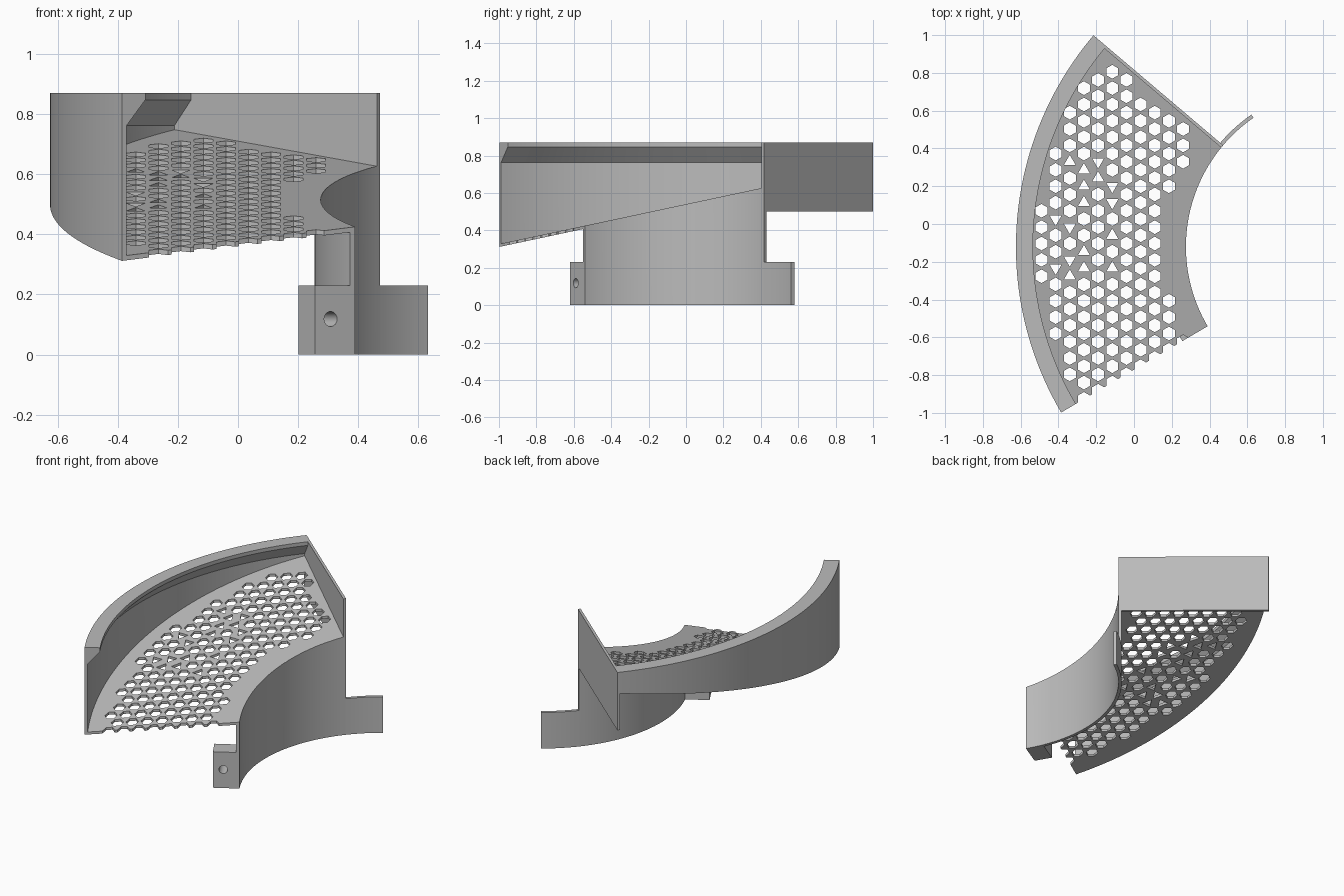
import bpy, bmesh, math, random
from mathutils import Vector

cube = bpy.data.objects.get("Cube")
if cube:
    bpy.data.objects.remove(cube, do_unlink=True)

random.seed(4)
CX, CY = 1.105, -0.12               # centre shared by all the arcs
R_IN, R_WALL, R_OUT = 0.83, 0.85, 1.73
A_BACK, A_FRONT, A_ARM = 139.7, 210.5, 124.7
TOP, FLOOR_THICK = 0.87, 0.016

grey = bpy.data.materials.new("plain grey")
grey.use_nodes = True
grey.diffuse_color = (0.5, 0.5, 0.5, 1)
grey.node_tree.nodes["Principled BSDF"].inputs["Base Color"].default_value = (0.5, 0.5, 0.5, 1)


def polar(r, angle, side=0.0):
    """Point at radius r on a ray, shifted sideways along the arc."""
    a = math.radians(angle)
    return (CX + r * math.cos(a) - side * math.sin(a),
            CY + r * math.sin(a) + side * math.cos(a))


def floor_z(y):
    return 0.54 + 0.213 * y


def finish(name, bm, smooth=True):
    bmesh.ops.recalc_face_normals(bm, faces=bm.faces)
    mesh = bpy.data.meshes.new(name)
    bm.to_mesh(mesh)
    bm.free()
    mesh.materials.append(grey)
    ob = bpy.data.objects.new(name, mesh)
    bpy.context.collection.objects.link(ob)
    if smooth:
        shade(ob)
    return ob


def select(ob):
    bpy.ops.object.select_all(action='DESELECT')
    ob.select_set(True)
    bpy.context.view_layer.objects.active = ob


def shade(ob):
    select(ob)
    bpy.ops.object.shade_smooth_by_angle(angle=math.radians(30))


def sweep(name, profile, a0, a1, steps):
    """Sweep (radius, height, follows_floor) points around the centre."""
    bm = bmesh.new()
    rings = []
    for i in range(steps + 1):
        angle = a0 + (a1 - a0) * i / steps
        ring = []
        for r, z, sloped in profile:
            x, y = polar(r, angle)
            ring.append(bm.verts.new((x, y, z + (floor_z(y) if sloped else 0))))
        rings.append(ring)
    n = len(profile)
    for a, b in zip(rings, rings[1:]):
        for j in range(n):
            k = (j + 1) % n
            bm.faces.new((a[j], a[k], b[k], b[j]))
    bm.faces.new(rings[0])
    bm.faces.new(rings[-1])
    return finish(name, bm)


def prism(bm, points, z0, z1):
    low = [bm.verts.new((x, y, z0)) for x, y in points]
    high = [bm.verts.new((x, y, z1)) for x, y in points]
    bm.faces.new(low)
    bm.faces.new(high)
    for i in range(len(points)):
        j = (i + 1) % len(points)
        bm.faces.new((low[i], low[j], high[j], high[i]))


def radial_block(name, angle, r0, r1, s0, s1, z0, z1):
    bm = bmesh.new()
    prism(bm, [polar(r0, angle, s0), polar(r1, angle, s0),
               polar(r1, angle, s1), polar(r0, angle, s1)], z0, z1)
    return finish(name, bm, False)


def cut(ob, cutter):
    cutter.hide_render = True
    mod = ob.modifiers.new("cut", 'BOOLEAN')
    mod.operation = 'DIFFERENCE'
    mod.solver = 'EXACT'
    mod.object = cutter
    select(ob)
    bpy.ops.object.modifier_apply(modifier=mod.name)
    bpy.data.objects.remove(cutter, do_unlink=True)


# Outer wall with an overhanging lip, its foot following the sloping floor
sweep("outer_wall", [(R_OUT, -FLOOR_THICK, True), (R_OUT, TOP, False),
                     (1.64, TOP, False), (1.64, 0.847, False),
                     (1.712, 0.762, False), (1.712, -FLOOR_THICK, True)],
      A_BACK, A_FRONT, 64)

# Inner wall, and the low arm that carries its curve onward
sweep("inner_wall", [(R_IN, 0, False), (R_WALL, 0, False),
                     (R_WALL, -0.001, True), (R_IN, -0.001, True)],
      A_BACK, A_FRONT, 48)
sweep("lower_arm", [(R_IN, 0, False), (R_WALL, 0, False),
                    (R_WALL, 0.23, False), (R_IN, 0.23, False)],
      A_ARM, A_BACK, 12)

# Back end panel
radial_block("back_panel", A_BACK, R_IN, R_OUT, 0, 0.016, 0.5, TOP)

# Mounting tab with a screw hole
tab = radial_block("mounting_tab", A_FRONT, 0.84, 0.985, -0.11, 0, 0, 0.23)
bm = bmesh.new()
bmesh.ops.create_cone(bm, cap_ends=True, segments=24, radius1=0.025, radius2=0.025, depth=0.5)
drill = finish("drill", bm, False)
hx, hy = polar(0.925, A_FRONT)
drill.location = (hx, hy, 0.118)
drill.rotation_mode = 'QUATERNION'
a = math.radians(A_FRONT)
drill.rotation_quaternion = Vector((-math.sin(a), math.cos(a), 0)).to_track_quat('Z', 'Y')
bpy.context.view_layer.update()
cut(tab, drill)
shade(tab)

# Sloping floor, perforated with a honeycomb of holes
floor = sweep("perforated_floor", [(R_IN, -FLOOR_THICK, True), (1.715, -FLOOR_THICK, True),
                                   (1.715, 0, True), (R_IN, 0, True)],
              A_BACK, A_FRONT, 64)
bm = bmesh.new()
PITCH, HOLE = 0.0866, 0.0365
for col in range(-8, 9):
    for row in range(-14, 16):
        x = -0.04 + col * PITCH * math.sqrt(3) / 2
        y = -0.19 + (row + (col % 2) / 2) * PITCH
        r = math.hypot(x - CX, y - CY)
        angle = math.degrees(math.atan2(y - CY, x - CX)) % 360
        back_gap = r * math.sin(math.radians(angle - A_BACK))
        if not (0.95 < r < 1.61 and back_gap > 0.06 and angle < A_FRONT + 1):
            continue
        # a few holes in the middle are only partly opened
        partial = -0.42 < x < -0.05 and -0.3 < y < 0.4 and random.random() < 0.3
        sides = 3 if partial else 6
        turn = random.choice((30, 90)) if partial else 90
        prism(bm, [(x + HOLE * math.cos(math.radians(turn + 360 * i / sides)),
                    y + HOLE * math.sin(math.radians(turn + 360 * i / sides)))
                   for i in range(sides)], 0.1, 1.0)
cut(floor, finish("hole_cutter", bm, False))
shade(floor)
